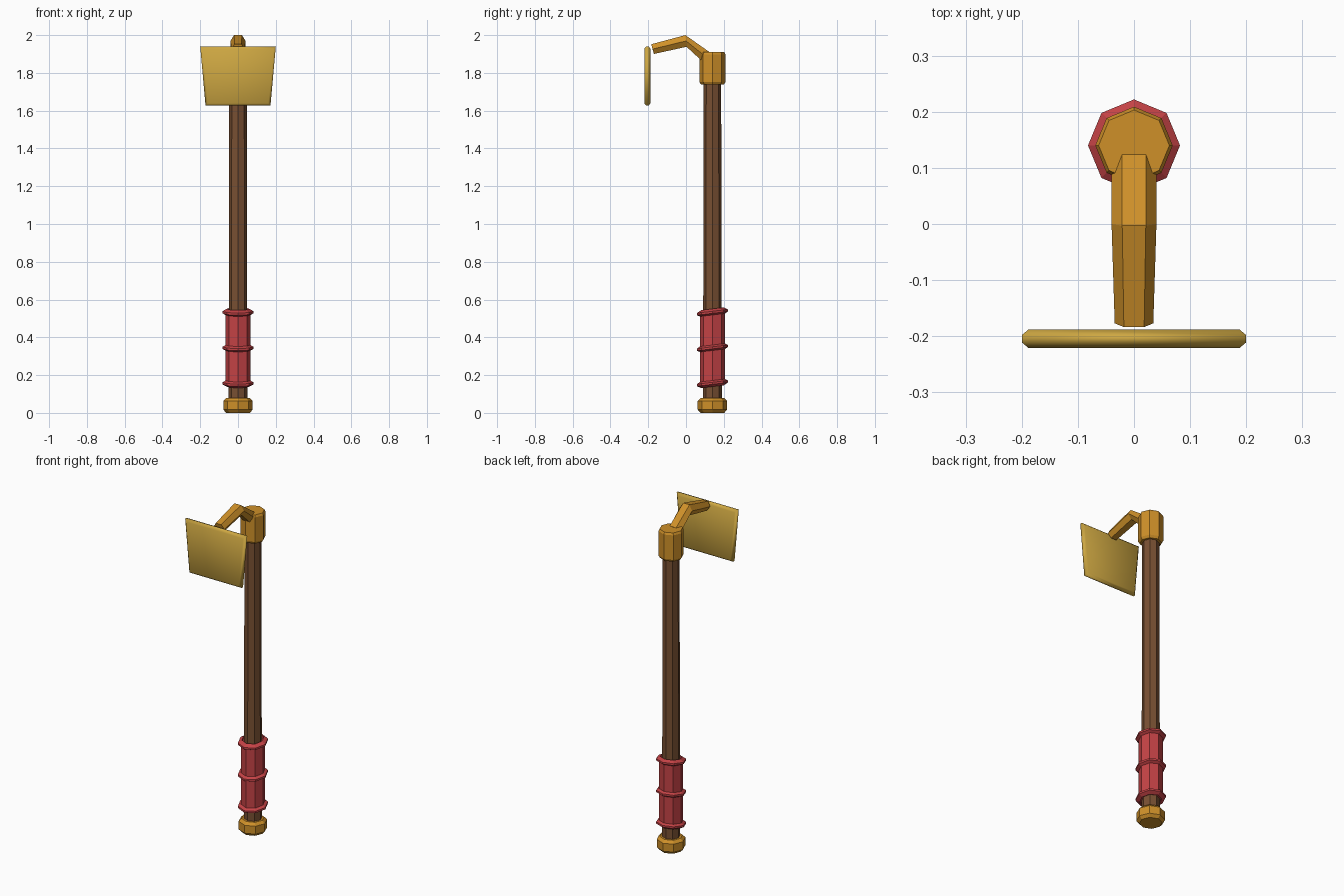
import bpy, bmesh, math
from mathutils import Vector

cube = bpy.data.objects.get("Cube")
if cube:
    bpy.data.objects.remove(cube, do_unlink=True)

AXIS_Y = 0.14


def material(name, rgb):
    m = bpy.data.materials.new(name)
    m.use_nodes = True
    m.diffuse_color = (*rgb, 1)
    m.node_tree.nodes["Principled BSDF"].inputs["Base Color"].default_value = (*rgb, 1)
    return m


wood = material("brown wood", (0.19, 0.08, 0.032))
red = material("red wrap", (0.55, 0.055, 0.06))
bronze = material("bronze", (0.62, 0.28, 0.022))
brass = material("brass", (0.62, 0.39, 0.055))


def loft(name, loops, mat, closed=False):
    """Skin equal-length loops of points; cap the ends unless closed."""
    bm = bmesh.new()
    rings = [[bm.verts.new(p) for p in loop] for loop in loops]
    pairs = list(zip(rings, rings[1:]))
    if closed:
        pairs.append((rings[-1], rings[0]))
    else:
        bm.faces.new(rings[0])
        bm.faces.new(rings[-1])
    for a, b in pairs:
        for i in range(len(a)):
            j = (i + 1) % len(a)
            bm.faces.new((a[i], a[j], b[j], b[i]))
    bmesh.ops.recalc_face_normals(bm, faces=bm.faces)
    mesh = bpy.data.meshes.new(name)
    bm.to_mesh(mesh)
    bm.free()
    mesh.materials.append(mat)
    obj = bpy.data.objects.new(name, mesh)
    bpy.context.collection.objects.link(obj)
    return obj


def turned(name, profile, mat, closed=False, tilt=0):
    """Eight-sided turned part from (radius, height) pairs, sheared along y."""
    loops = []
    for r, z in profile:
        loop = []
        for k in range(8):
            a = k * math.tau / 8
            x, y = r * math.cos(a), r * math.sin(a)
            loop.append((x, AXIS_Y + y, z + tilt * y))
        loops.append(loop)
    return loft(name, loops, mat, closed)


# Handle: shaft, pommel and top collar
turned("shaft", [(0.050, 0.04), (0.046, 1.80)], wood)
turned("pommel", [(0.062, 0), (0.078, 0.017), (0.078, 0.064), (0.062, 0.08)], bronze)
turned("collar", [(0.060, 1.738), (0.069, 1.752), (0.069, 1.898), (0.063, 1.91)], bronze)

# Grip sleeve with three tilted bands
turned("grip", [(0.066, 0.145), (0.066, 0.535)], red, tilt=0.12)
for i, z in enumerate((0.157, 0.345, 0.533)):
    turned(f"grip_band_{i + 1}",
           [(0.060, z - 0.018), (0.082, z - 0.006), (0.082, z + 0.005), (0.060, z + 0.018)],
           red, closed=True, tilt=0.12)

# Bent hexagonal arm, sections placed along a path in the side plane
path = [((0.09, 1.868), (0.6, 0.8), 1.0),
        ((0.0, 1.969), (-0.1, 1.0), 1.0),
        ((-0.177, 1.926), (-0.25, 0.97), 0.86)]
path[0] = ((0.105, 1.886), (0.6, 0.8), 1.0)
hexagon = [(0.040, 0), (0.021, 1), (-0.021, 1), (-0.040, 0), (-0.021, -1), (0.021, -1)]
loops = []
for (y, z), up, s in path:
    up = Vector(up).normalized() * 0.031 * s
    loops.append([(u * s, y + v * up.x, z + v * up.y) for u, v in hexagon])
loft("arm", loops, bronze)

# Tapered blade plate with chamfered rim
loops = []
for y, inset in ((-0.221, 0.012), (-0.211, 0), (-0.198, 0), (-0.188, 0.012)):
    top, bottom = 0.2 - inset, 0.172 - inset
    high, low = 1.94 - inset, 1.627 + inset
    loops.append([(-bottom, y, low), (bottom, y, low), (top, y, high), (-top, y, high)])
blade = loft("blade", loops, brass)
bpy.ops.object.select_all(action='DESELECT')
blade.select_set(True)
bpy.context.view_layer.objects.active = blade
bpy.ops.object.shade_smooth_by_angle(angle=math.radians(60))
